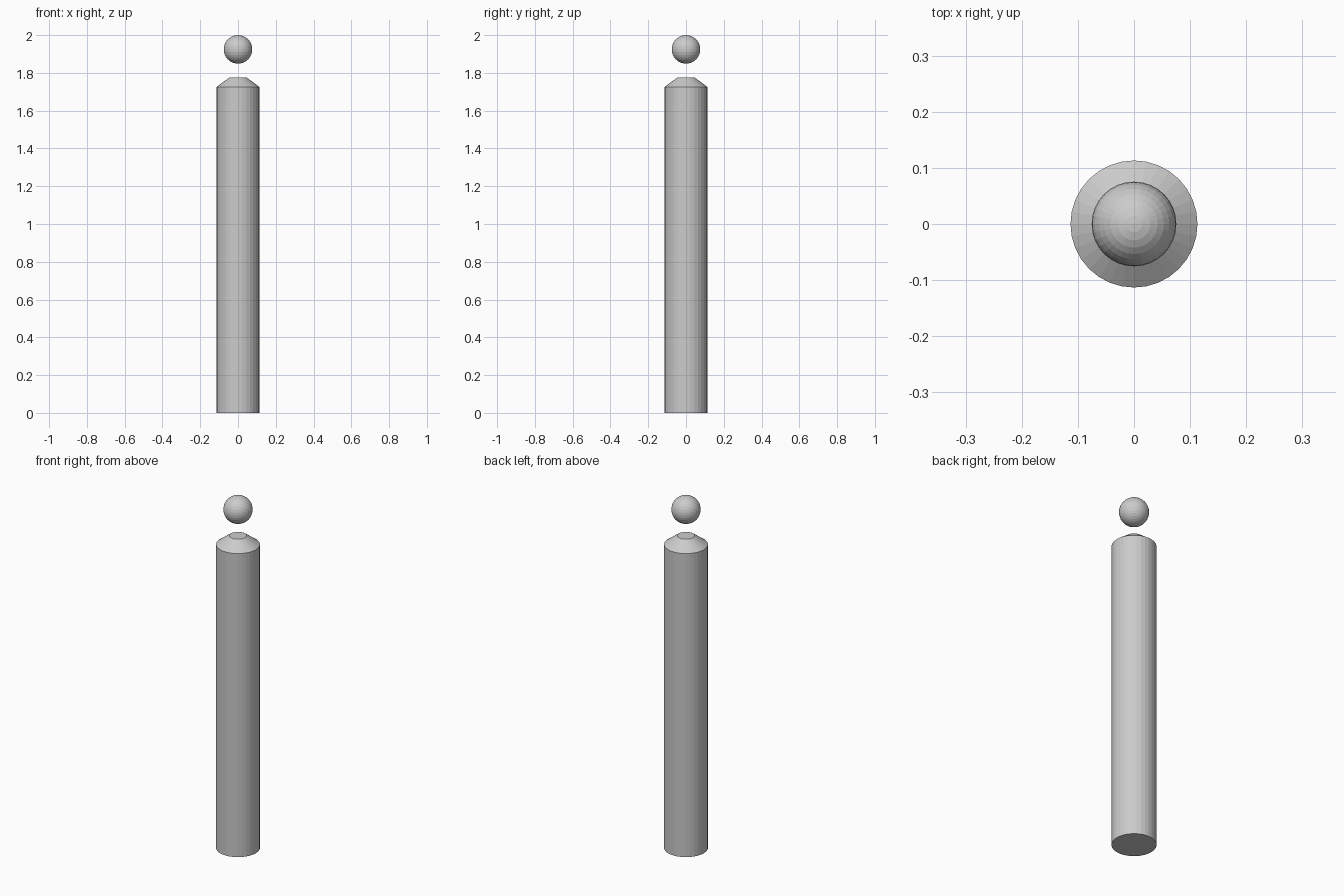
import bpy

if "Cube" in bpy.data.objects:
    bpy.data.objects.remove(bpy.data.objects["Cube"])

SIDES = 32
BODY_R, TIP_R, BALL_R = 0.1132, 0.0453, 0.0755
SHOULDER_Z, TIP_Z = 1.726, 1.776


def lathe(name, profile):
    """Closed flat-faced solid from (radius, height) rings."""
    import bmesh
    from math import cos, sin, tau
    bm = bmesh.new()
    rings = [[bm.verts.new((r * cos(tau * i / SIDES), r * sin(tau * i / SIDES), z))
              for i in range(SIDES)] for r, z in profile]
    for low, high in zip(rings, rings[1:]):
        for i in range(SIDES):
            j = (i + 1) % SIDES
            bm.faces.new((low[i], low[j], high[j], high[i]))
    bm.faces.new(rings[0][::-1])
    bm.faces.new(rings[-1])
    mesh = bpy.data.meshes.new(name)
    bm.to_mesh(mesh)
    bm.free()
    obj = bpy.data.objects.new(name, mesh)
    bpy.context.collection.objects.link(obj)
    return obj


# Post with a tapered cap
lathe("post", [(BODY_R, 0), (BODY_R, SHOULDER_Z), (TIP_R, TIP_Z)])

# Ball floating above the cap
bpy.ops.mesh.primitive_uv_sphere_add(segments=SIDES, ring_count=16, radius=BALL_R,
                                     location=(0, 0, 2 - BALL_R))
bpy.context.object.name = "floating_ball"
